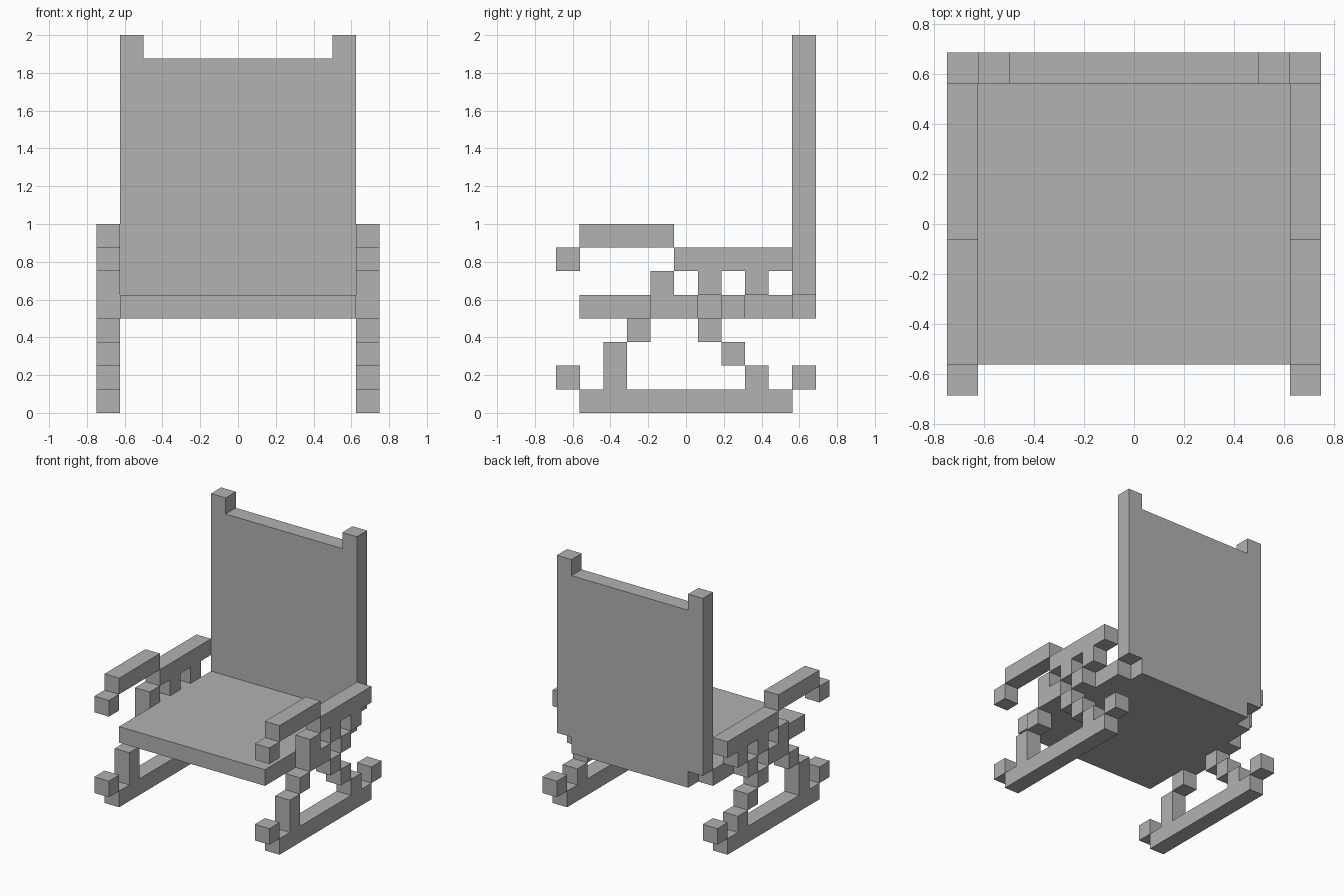
import bpy
import bmesh
from mathutils import Vector

cube = bpy.data.objects.get("Cube")
if cube:
    bpy.data.objects.remove(cube, do_unlink=True)

U = 0.125          # side of one block
HALF_DEPTH = 5.5   # half the depth, in blocks

grey = bpy.data.materials.new("plain_grey")
grey.use_nodes = True
colour = (0.445, 0.445, 0.445, 1)
grey.diffuse_color = colour
grey.node_tree.nodes["Principled BSDF"].inputs["Base Color"].default_value = colour


def blocks(name, boxes):
    """One object from boxes given as (x range, y range, z range) in blocks; y counts from the front."""
    bm = bmesh.new()
    for ranges in boxes:
        low, high = (Vector(corner) for corner in zip(*ranges))
        size = high - low
        centre = (low + high) / 2 - Vector((0, HALF_DEPTH, 0))
        made = bmesh.ops.create_cube(bm, size=1)
        for v in made["verts"]:
            v.co = Vector(a * b + c for a, b, c in zip(v.co, size, centre)) * U
    mesh = bpy.data.meshes.new(name)
    bm.to_mesh(mesh)
    bm.free()
    mesh.materials.append(grey)
    obj = bpy.data.objects.new(name, mesh)
    bpy.context.collection.objects.link(obj)
    return obj


def side_blocks(name, boxes):
    """Blocks in the plane of a side frame, made for the left and the right."""
    for side, x in (("left", (5, 6)), ("right", (-6, -5))):
        blocks(f"{side}_{name}", [(x, y, z) for y, z in boxes])


# Seat and backrest, with posts that stop at the top of the seat
blocks("seat", [((-5, 5), (1, 10), (4, 5))])
blocks("back_panel", [((-4, 4), (10, 11), (4, 15))])
for side, x in (("left", (4, 5)), ("right", (-5, -4))):
    blocks(f"{side}_back_post", [(x, (10, 11), (5, 16))])

# Rockers with raised tips
side_blocks("rocker", [((1, 10), (0, 1)), ((0, 1), (1, 2)), ((10, 11), (1, 2))])

# Front leg rising into the arm support
side_blocks("front_leg", [((2, 3), (1, 3)), ((3, 4), (3, 4)), ((4, 5), (4, 6))])

# Stepped back leg and the lattice under the arm
side_blocks("back_leg", [((8 - i, 9 - i), (1 + i, 2 + i)) for i in range(4)])
side_blocks("lattice", [((6, 7), (5, 6)), ((7, 8), (4, 5)), ((8, 9), (5, 6))])

# Arm rest: rear rail, raised front rail and drooping tip
side_blocks("arm_rest", [((5, 10), (6, 7)), ((1, 5), (7, 8)), ((0, 1), (6, 7))])
